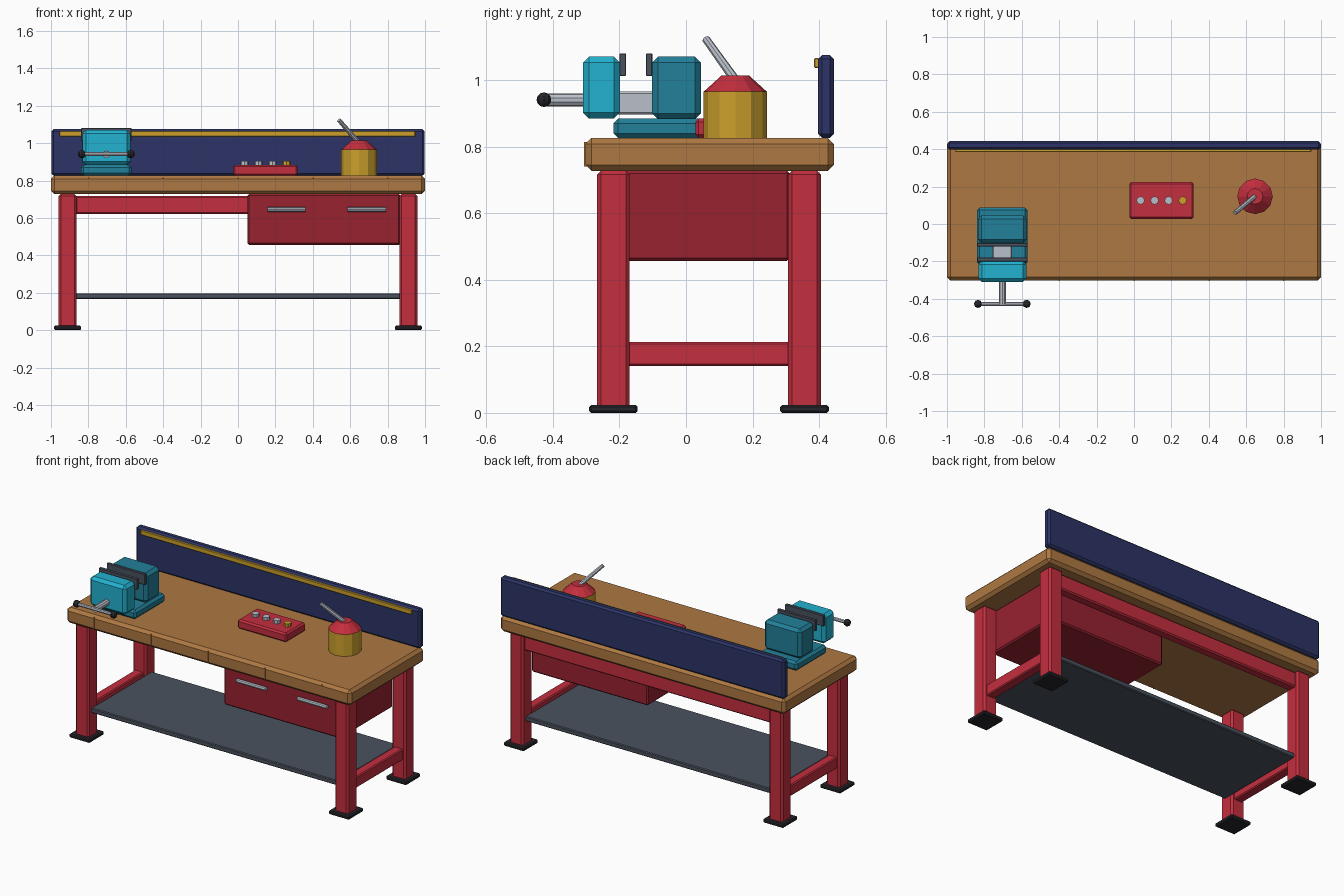
import bpy, bmesh, math
from mathutils import Vector

if "Cube" in bpy.data.objects:
    bpy.data.objects.remove(bpy.data.objects["Cube"])


def material(name, r, g, b):
    lin = [((c / 255 + 0.055) / 1.055) ** 2.4 for c in (r, g, b)]
    m = bpy.data.materials.new(name)
    m.diffuse_color = (*lin, 1)
    m.use_nodes = True
    m.node_tree.nodes["Principled BSDF"].inputs["Base Color"].default_value = m.diffuse_color
    return m


WOOD = material("wood_brown", 174, 120, 66)
RED = material("frame_red", 196, 46, 62)
DARK_RED = material("drawer_dark_red", 152, 34, 48)
NAVY = material("board_navy", 44, 52, 102)
YELLOW = material("yellow", 204, 160, 44)
TEAL = material("vise_teal", 34, 128, 154)
CYAN = material("vise_cyan", 34, 178, 208)
STEEL = material("light_steel", 186, 192, 202)
GREY = material("slate_grey", 74, 82, 94)
BLACK = material("rubber_black", 38, 38, 43)


def finish(name, bm, mat):
    bmesh.ops.recalc_face_normals(bm, faces=bm.faces)
    mesh = bpy.data.meshes.new(name)
    bm.to_mesh(mesh)
    bm.free()
    mesh.materials.append(mat)
    ob = bpy.data.objects.new(name, mesh)
    bpy.context.collection.objects.link(ob)
    return ob


def box(name, xr, yr, zr, mat, bevel=0.0):
    """Chamfered box from its x, y and z ranges."""
    bm = bmesh.new()
    bmesh.ops.create_cube(bm, size=1)
    for v in bm.verts:
        v.co = [(r[0] + r[1]) / 2 + c * (r[1] - r[0]) for c, r in zip(v.co, (xr, yr, zr))]
    if bevel:
        bmesh.ops.bevel(bm, geom=bm.edges[:], offset=bevel, segments=1, affect='EDGES')
    return finish(name, bm, mat)


def rod(name, a, b, r1, mat, r2=None, sides=8):
    """Cylinder or cone from point a to point b."""
    a, b = Vector(a), Vector(b)
    bm = bmesh.new()
    bmesh.ops.create_cone(bm, cap_ends=True, segments=sides, radius1=r1,
                          radius2=r1 if r2 is None else r2, depth=(b - a).length)
    ob = finish(name, bm, mat)
    ob.location = (a + b) / 2
    ob.rotation_euler = (b - a).to_track_quat('Z', 'Y').to_euler()
    return ob


def around(c, half):
    return (c - half, c + half)


# Legs and feet
for side, x in (("left", -0.911), ("right", 0.911)):
    for end, y in (("front", -0.218), ("rear", 0.356)):
        box(f"{end}_{side}_leg", around(x, 0.048), around(y, 0.049), (0.004, 0.728), RED, 0.012)
        box(f"{end}_{side}_foot", around(x, 0.072), around(y, 0.073), (0, 0.024), BLACK, 0.006)
    # Low side rail
    box(f"{side}_low_rail", around(x, 0.03), (-0.175, 0.312), (0.141, 0.213), RED, 0.006)

# Rear rail and lower shelf
box("rear_top_rail", (-0.87, 0.87), around(0.356, 0.03), (0.62, 0.718), RED, 0.008)
box("lower_shelf", (-0.868, 0.868), (-0.235, 0.373), (0.166, 0.197), GREY, 0.005)

# Drawer cabinet with two bar handles
box("drawer_cabinet", (0.05, 0.868), (-0.215, 0.312), (0.456, 0.728), DARK_RED, 0.009)
for i, x in enumerate((0.26, 0.688)):
    rod(f"drawer_handle_{i + 1}", (x - 0.102, -0.234, 0.645), (x + 0.102, -0.234, 0.645), 0.013, STEEL)

# Worktop with thin seam strips on its front edge
box("worktop", (-1, 1), (-0.302, 0.444), (0.727, 0.826), WOOD, 0.018)
for i in range(5):
    box(f"worktop_seam_{i + 1}", around(-0.8 + 0.4 * i, 0.003), (-0.306, -0.29), (0.741, 0.814), WOOD)

# Back board with yellow strip
box("back_board", (-0.998, 0.998), (0.397, 0.444), (0.826, 1.075), NAVY, 0.012)
box("back_board_strip", (-0.955, 0.948), (0.385, 0.4), (1.036, 1.066), YELLOW, 0.003)

# Vise
VX = -0.704
box("vise_base", around(VX, 0.135), (-0.218, 0.088), (0.826, 0.884), TEAL, 0.014)
box("vise_rear_jaw", around(VX, 0.13), (-0.102, 0.045), (0.882, 1.07), TEAL, 0.018)
box("vise_front_jaw", around(VX, 0.128), (-0.309, -0.199), (0.884, 1.07), CYAN, 0.018)
box("vise_slide", around(VX, 0.052), (-0.21, -0.09), (0.896, 0.965), STEEL, 0.006)
box("vise_front_jaw_plate", around(VX, 0.135), (-0.2, -0.18), (1.012, 1.08), GREY, 0.002)
box("vise_rear_jaw_plate", around(VX, 0.135), (-0.12, -0.101), (1.012, 1.08), GREY, 0.002)
rod("vise_screw", (VX, -0.3, 0.94), (VX, -0.428, 0.94), 0.02, STEEL, sides=10)
rod("vise_handle", (VX - 0.13, -0.427, 0.941), (VX + 0.13, -0.427, 0.941), 0.011, STEEL)
for side, s in (("left", -1), ("right", 1)):
    bm = bmesh.new()
    bmesh.ops.create_uvsphere(bm, u_segments=8, v_segments=6, radius=0.022)
    knob = finish(f"vise_{side}_knob", bm, BLACK)
    knob.location = (VX + s * 0.13, -0.427, 0.941)

# Control box with four buttons
box("control_box", (-0.025, 0.319), (0.028, 0.224), (0.826, 0.884), RED, 0.01)
for i in range(4):
    x = 0.035 + 0.075 * i
    rod(f"button_{i + 1}", (x, 0.126, 0.88), (x, 0.126, 0.904), 0.022, YELLOW if i == 3 else STEEL)

# Oil can: body, cone shoulder, slanted spout
CX, CY = 0.647, 0.148
rod("oil_can_body", (CX, CY, 0.826), (CX, CY, 0.965), 0.095, YELLOW, sides=12)
rod("oil_can_shoulder", (CX, CY, 0.965), (CX, CY, 1.013), 0.095, RED, 0.042, sides=12)
rod("oil_can_spout", (CX, CY, 1.0), (0.54, 0.06, 1.123), 0.014, STEEL, 0.012)
